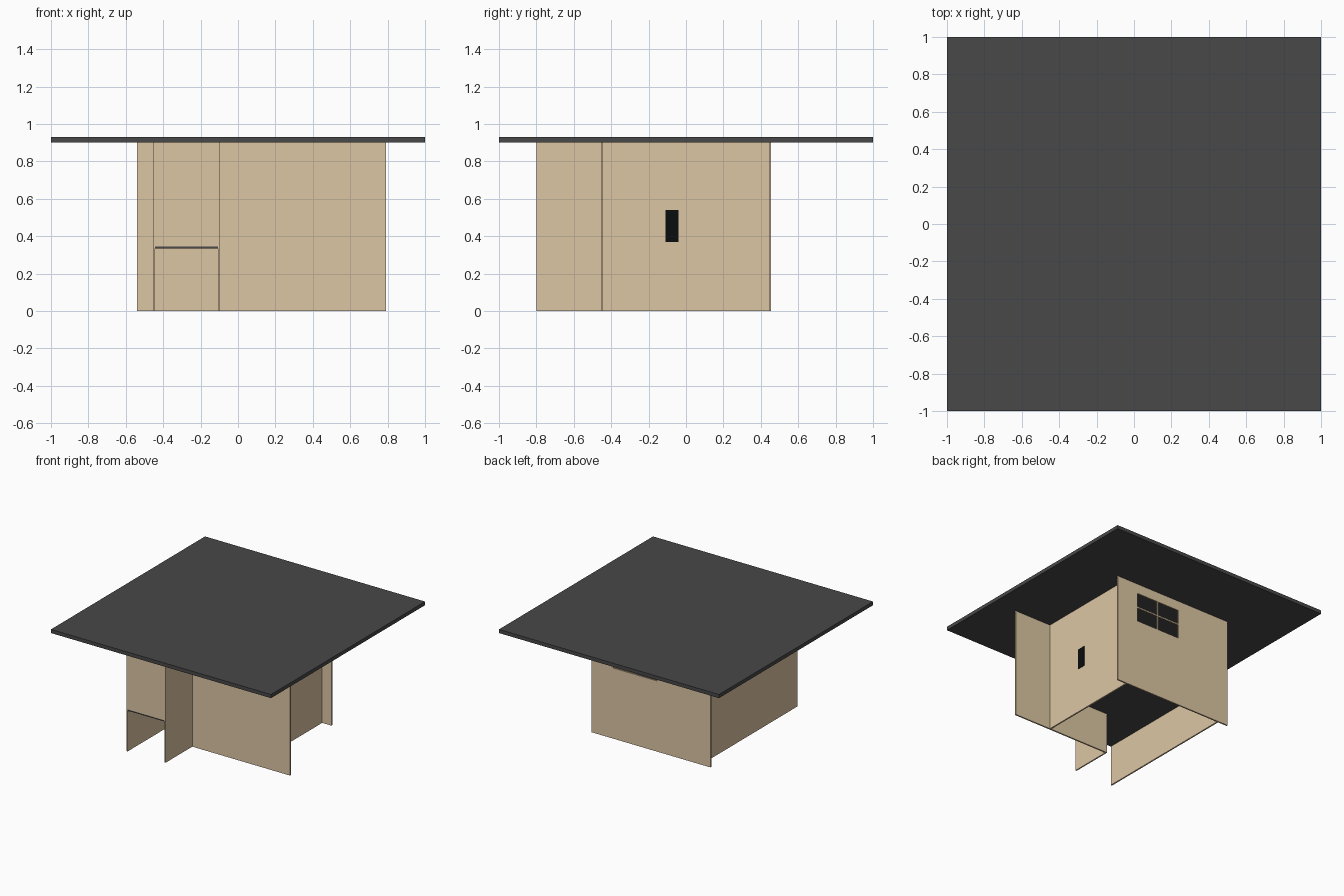
import bpy

if "Cube" in bpy.data.objects:
    bpy.data.objects.remove(bpy.data.objects["Cube"])


def material(name, rgb):
    m = bpy.data.materials.new(name)
    m.diffuse_color = (*rgb, 1)
    m.use_nodes = True
    m.node_tree.nodes["Principled BSDF"].inputs["Base Color"].default_value = m.diffuse_color
    return m


TAN = material("tan_board", (0.72, 0.565, 0.37))
DARK = material("dark_board", (0.065, 0.065, 0.065))
BLACK = material("black", (0.003, 0.004, 0.004))


def box(name, x0, x1, y0, y1, z0, z1, mat):
    bpy.ops.mesh.primitive_cube_add(
        size=1, location=((x0 + x1) / 2, (y0 + y1) / 2, (z0 + z1) / 2))
    ob = bpy.context.object
    ob.name = name
    ob.scale = (x1 - x0, y1 - y0, z1 - z0)
    bpy.ops.object.transform_apply(location=False, rotation=False, scale=True)
    ob.data.materials.append(mat)
    return ob


H = 0.90      # wall height
DECK = 0.345  # top of the upper floor

# Roof and upper floor slabs
box("roof", -1, 1, -1, 1, H, 0.93, DARK)
box("upper_floor", -0.443, 0.443, -0.443, 0.443, DECK - 0.01, DECK, DARK)
box("entry_ceiling", -0.443, -0.108, -0.80, -0.443, DECK - 0.01, DECK, DARK)

# Walls
box("front_wall", -0.097, 0.79, -0.455, -0.443, 0, H, TAN)
box("right_wall", 0.443, 0.455, -0.443, 0.443, 0, H, TAN)
box("left_wall", -0.455, -0.443, -0.80, 0.443, 0, H, TAN)
back = box("back_wall", -0.54, 0.54, 0.443, 0.455, 0, H, TAN)

# Projecting entry with panel above the doorway
box("entry_side_wall", -0.108, -0.097, -0.80, -0.443, 0, H, TAN)
box("entry_panel", -0.443, -0.108, -0.80, -0.788, DECK, H, TAN)

# Four-pane window cut through the back wall
XC, ZC, BAR = 0.145, 0.70, 0.006
for sx in (-1, 1):
    for sz in (-1, 1):
        xs = sorted((XC + sx * BAR, XC + sx * 0.20))
        zs = sorted((ZC + sz * BAR, ZC + sz * 0.12))
        cutter = box("pane_cutter", *xs, 0.40, 0.50, *zs, TAN)
        cutter.hide_render = True
        mod = back.modifiers.new("pane", 'BOOLEAN')
        mod.operation = 'DIFFERENCE'
        mod.solver = 'EXACT'
        mod.object = cutter
        bpy.context.view_layer.objects.active = back
        bpy.ops.object.modifier_apply(modifier=mod.name)
        bpy.data.objects.remove(cutter, do_unlink=True)

# Black panel on the right wall
box("side_panel", 0.44, 0.458, -0.11, -0.04, 0.37, 0.54, BLACK)
